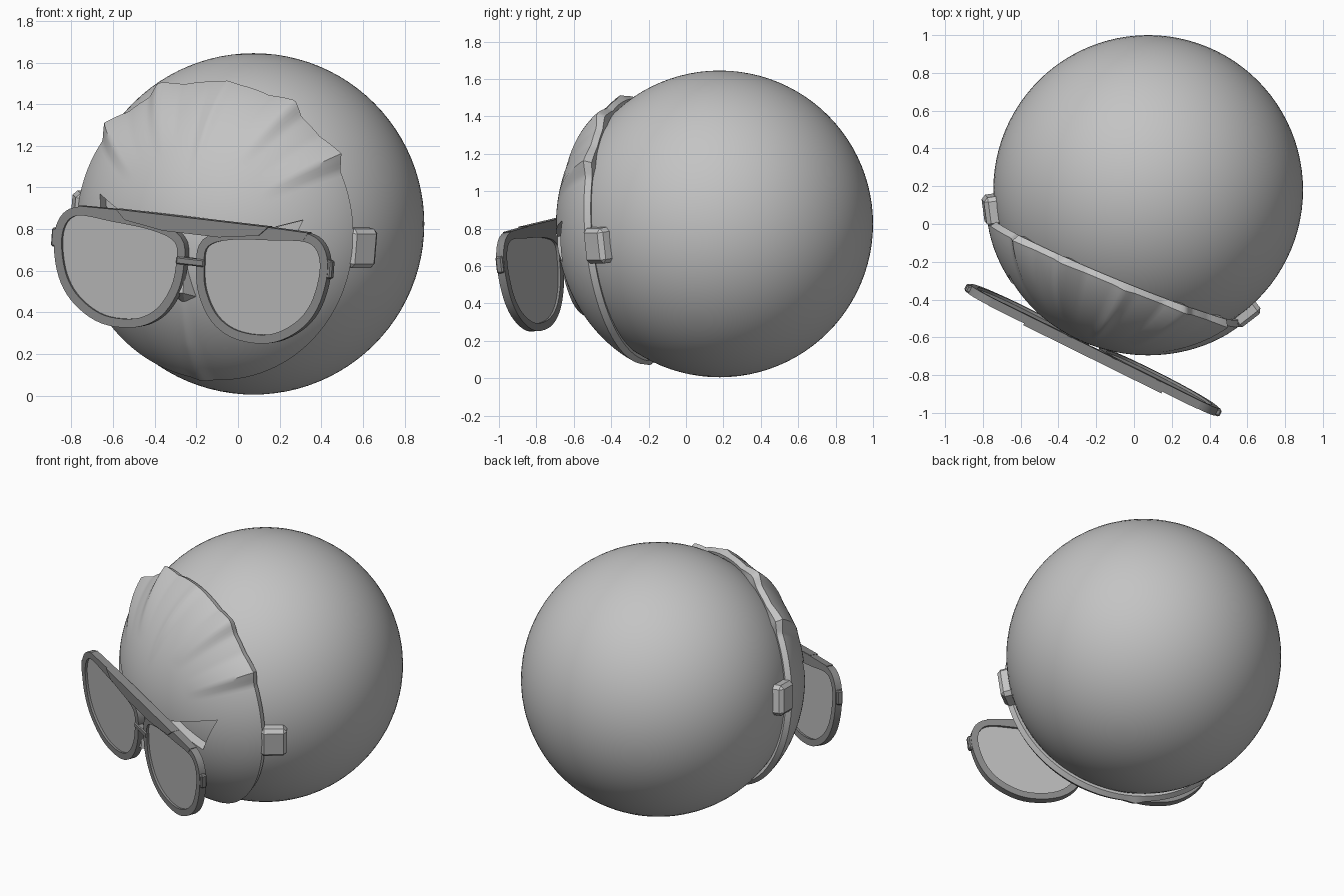
import bpy, bmesh, math
from mathutils import Vector, Matrix

if "Cube" in bpy.data.objects:
    bpy.data.objects.remove(bpy.data.objects["Cube"])

def mat(name, v):
    m = bpy.data.materials.new(name)
    m.diffuse_color = (v, v, v, 1)
    m.use_nodes = True
    m.node_tree.nodes["Principled BSDF"].inputs["Base Color"].default_value = m.diffuse_color
    return m

GREY = mat("light_grey", 0.55)
LENS = mat("lens_grey", 0.48)
FRAME = mat("dark_grey", 0.25)
C = Vector((0.075, 0.18, 0.825))     # ball centre

def frame(origin, right, forward):
    """Local x = right, -y = forward, z = up."""
    x = Vector(right).normalized()
    f = Vector(forward)
    f = (f - x * f.dot(x)).normalized()
    y = -f
    z = x.cross(y)
    m = Matrix((x, y, z)).transposed().to_4x4()
    m.translation = origin
    return m

MASK = frame(C, (0.927, -0.375, -0.12), (-0.375, -0.927, -0.07))
GLASSES = frame(Vector((-0.225, -0.655, 0.565)), (0.89, -0.44, -0.105), (-0.44, -0.89, -0.065))

def make(name, verts, faces, m, world, smooth=None):
    me = bpy.data.meshes.new(name)
    me.from_pydata(verts, [], faces)
    bm = bmesh.new()
    bm.from_mesh(me)
    bmesh.ops.recalc_face_normals(bm, faces=bm.faces)
    bm.to_mesh(me)
    bm.free()
    me.materials.append(m)
    ob = bpy.data.objects.new(name, me)
    bpy.context.collection.objects.link(ob)
    ob.matrix_world = world
    if smooth:
        shade(ob, smooth)
    return ob

def shade(ob, deg):
    bpy.ops.object.select_all(action='DESELECT')
    ob.select_set(True)
    bpy.context.view_layer.objects.active = ob
    bpy.ops.object.shade_smooth_by_angle(angle=math.radians(deg))

def prism(name, outline, y0, y1, m, world):
    """Extrude an x/z outline between two local depths."""
    n = len(outline)
    v = [(x, y0, z) for x, z in outline] + [(x, y1, z) for x, z in outline]
    f = [tuple(range(n)), tuple(range(n, 2 * n))]
    f += [(i, (i + 1) % n, n + (i + 1) % n, n + i) for i in range(n)]
    return make(name, v, f, m, world)

# ball head
bpy.ops.mesh.primitive_uv_sphere_add(segments=96, ring_count=48, radius=0.82, location=C)
ball = bpy.context.object
ball.name = "ball_head"
ball.data.materials.append(GREY)
shade(ball, 40)

# face mask: thick polar cap with ridges ending in spikes on the upper rim
def ridge(phi, t):
    k = 0
    for p in (36, 62, 118, 144):
        d = (phi - p) * (1 if p < 90 else -1)
        w = 10 if d > 0 else 5.5
        k = max(k, 1 - abs(d) / w)
    s = min(1, max(0, (t - 0.5) / 0.5))
    return k * s ** 1.3

def crease(phi, t):
    d = min(abs(phi - 90), abs(phi - 270))
    return 0.012 * max(0, 1 - d / 5) * min(1, max(0, (t - 0.35) * 3))

N, R = 240, 36
verts, faces, rings = [(0, -0.875, 0)], [], []
levels = [(i / R, 0) for i in range(1, R + 1)] + [(1.0, 2), (0.98, 1)] + [(i / 8, 1) for i in range(7, 0, -1)]
for t, kind in levels:
    rings.append(len(verts))
    for j in range(N):
        phi = 360 * j / N
        b = ridge(phi, t)
        th = math.radians(56 * t + 1.5 * b)
        r = 0.875 + 0.04 * b + crease(phi, t) - 0.008 * t ** 8
        if kind == 2:
            r, th = 0.835 + 0.03 * b, th + 0.02
        elif kind == 1:
            r = 0.805
        a = math.radians(phi)
        s = r * math.sin(th)
        verts.append((s * math.cos(a), -r * math.cos(th), s * math.sin(a)))
end = len(verts)
verts.append((0, -0.805, 0))
for j in range(N):
    k = (j + 1) % N
    faces.append((0, rings[0] + j, rings[0] + k))
    faces.append((end, rings[-1] + k, rings[-1] + j))
    for a, b in zip(rings, rings[1:]):
        faces.append((a + j, b + j, b + k, a + k))
mask = make("face_mask", verts, faces, GREY, MASK)

# slanted eye openings
for s in (-1, 1):
    cut = prism("eye_cutter", [(s * 0.53, 0.13), (s * 0.24, 0.02), (s * 0.46, -0.1)], -1.0, -0.5, GREY, MASK)
    cut.hide_render = True
    bpy.context.view_layer.update()
    mod = mask.modifiers.new("eye", 'BOOLEAN')
    mod.operation = 'DIFFERENCE'
    mod.solver = 'EXACT'
    mod.object = cut
    bpy.context.view_layer.objects.active = mask
    bpy.ops.object.modifier_apply(modifier=mod.name)
    bpy.data.objects.remove(cut)
shade(mask, 35)

# nose wedge between the lenses
make("nose", [(0, -0.865, -0.02), (-0.075, -0.81, -0.29), (0.075, -0.81, -0.29), (0, -0.79, -0.335),
              (-0.03, -0.9, -0.27), (0.03, -0.9, -0.27)],
     [(0, 4, 5), (0, 1, 4), (0, 5, 2), (1, 3, 4), (4, 3, 5), (5, 3, 2), (0, 2, 3, 1)], GREY, MASK)

# ears: bevelled blocks at the mask rim
def block(name, size, loc, m, world, rot=0, bevel=0.0):
    bm = bmesh.new()
    bmesh.ops.create_cube(bm, size=1)
    bmesh.ops.scale(bm, vec=size, verts=bm.verts)
    if bevel:
        bmesh.ops.bevel(bm, geom=bm.edges[:], offset=bevel, segments=1, affect='EDGES')
    me = bpy.data.meshes.new(name)
    bm.to_mesh(me)
    bm.free()
    me.materials.append(m)
    ob = bpy.data.objects.new(name, me)
    bpy.context.collection.objects.link(ob)
    ob.matrix_world = world @ Matrix.Translation(loc) @ Matrix.Rotation(rot, 4, 'Z')
    return ob

for s, side in ((-1, "left"), (1, "right")):
    block(side + "_ear", (0.09, 0.16, 0.19), (s * 0.725, -0.41, 0.0), GREY, MASK, s * math.radians(-30), 0.022)

# glasses: one smooth lens outline, mirrored
P = [(-0.30, 0.165), (-0.17, 0.21), (0.055, 0.23), (0.215, 0.24), (0.285, 0.20), (0.305, 0.10),
     (0.27, -0.05), (0.19, -0.155), (0.055, -0.225), (-0.11, -0.225), (-0.225, -0.166),
     (-0.295, -0.054), (-0.315, 0.065)]

def catmull(pts, steps=5):
    out, n = [], len(pts)
    for i in range(n):
        a, b, c, d = (Vector(pts[(i + k) % n]) for k in (-1, 0, 1, 2))
        for q in range(steps):
            t = q / steps
            out.append(0.5 * (2 * b + (c - a) * t + (2 * a - 5 * b + 4 * c - d) * t * t
                              + (3 * b - a - 3 * c + d) * t ** 3))
    return out

inner = catmull(P)
n = len(inner)
outer = []
for i in range(n):
    tan = (inner[(i + 1) % n] - inner[i - 1]).normalized()
    outer.append(inner[i] + Vector((-tan.y, tan.x)) * 0.042)   # outline runs clockwise

for s, side in ((-1, "left"), (1, "right")):
    def place(pts):
        return [(s * (p.x + 0.39), p.y) for p in pts]
    i2, o2 = place(inner), place(outer)
    v = [(x, y, z) for pts, y in ((o2, -0.022), (i2, -0.022), (i2, 0.022), (o2, 0.022)) for x, z in pts]
    f = [(a * n + i, a * n + (i + 1) % n, (a + 1) % 4 * n + (i + 1) % n, (a + 1) % 4 * n + i)
         for a in range(4) for i in range(n)]
    make(side + "_rim", v, f, FRAME, GLASSES, 35)
    prism(side + "_lens", i2, -0.008, 0.008, LENS, GLASSES)
    block(side + "_hinge", (0.04, 0.04, 0.09), (s * 0.735, 0, 0.12), FRAME, GLASSES, 0, 0.008)

# brow bar, raised centre plate and lower bridge
prism("brow_bar", [(-0.62, 0.285), (-0.38, 0.29), (0.38, 0.29), (0.62, 0.285), (0.6, 0.25),
                   (0.38, 0.235), (-0.38, 0.235), (-0.6, 0.25)], -0.024, 0.022, FRAME, GLASSES)
prism("brow_plate", [(-0.41, 0.292), (0.41, 0.292), (0.36, 0.245), (0.15, 0.215), (-0.15, 0.215),
                     (-0.36, 0.245)], -0.034, 0.02, FRAME, GLASSES)
block("bridge", (0.15, 0.04, 0.036), (0, -0.008, 0.08), FRAME, GLASSES, 0, 0.006)
